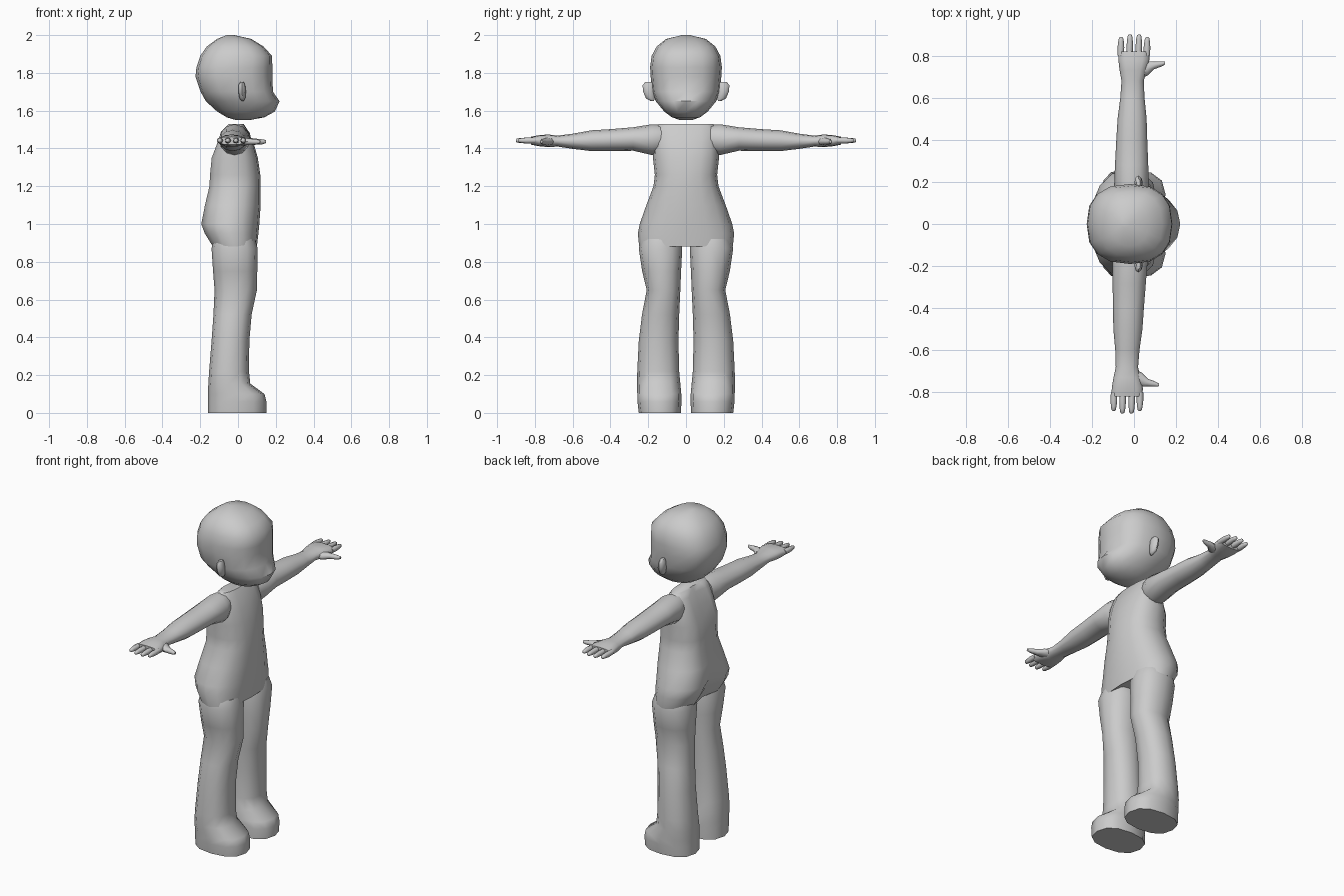
import bpy, bmesh, math


def loft(name, axis, rings, n=16, side=1, shear=0.0, groove=None):
    """Skin rings (t, u0, u1, v0, v1, power) along an axis; side=-1 mirrors in y."""
    bm = bmesh.new()
    loops = []
    for k, (t, u0, u1, v0, v1, p) in enumerate(rings):
        loop = []
        for i in range(n):
            a = 2 * math.pi * i / n
            c, s = math.cos(a), math.sin(a)
            cu = math.copysign(abs(c) ** (2 / p), c) if abs(c) > 1e-6 else 0
            sv = math.copysign(abs(s) ** (2 / p), s) if abs(s) > 1e-6 else 0
            u = (u0 + u1) / 2 + (u1 - u0) / 2 * cu
            v = (v0 + v1) / 2 + (v1 - v0) / 2 * sv
            if groove and i == n // 2:
                u += groove[k]
            x, y, z = {'X': (t, u, v), 'Y': (u, t, v), 'Z': (u, v, t)}[axis]
            y *= side
            loop.append(bm.verts.new((x + shear * y, y, z)))
        loops.append(loop)
    for a, b in zip(loops, loops[1:]):
        for i in range(n):
            j = (i + 1) % n
            bm.faces.new((a[i], a[j], b[j], b[i]))
    bm.faces.new(loops[0])
    bm.faces.new(loops[-1])
    bmesh.ops.recalc_face_normals(bm, faces=bm.faces)
    me = bpy.data.meshes.new(name)
    bm.to_mesh(me)
    bm.free()
    ob = bpy.data.objects.new(name, me)
    bpy.context.collection.objects.link(ob)
    bpy.ops.object.select_all(action='DESELECT')
    ob.select_set(True)
    bpy.context.view_layer.objects.active = ob
    bpy.ops.object.shade_smooth_by_angle(angle=math.radians(55))
    return ob


# Head with flat face and pointed muzzle: z, back, front, half width, power
head = [(1.55, -.01, .06, .03, 2), (1.565, -.06, .14, .075, 2),
        (1.595, -.11, .195, .115, 2.1), (1.65, -.17, .22, .16, 2.1),
        (1.70, -.198, .185, .18, 2.5), (1.78, -.225, .182, .187, 2.5),
        (1.83, -.22, .182, .19, 2.5), (1.89, -.20, .18, .182, 2.5),
        (1.94, -.165, .135, .155, 2.4), (1.98, -.11, .07, .105, 2.2),
        (2.0, -.06, -.02, .02, 2)]
loft("head", 'Z', [(z, b, f, -w, w, p) for z, b, f, w, p in head])

# Torso with spine groove and split seat
torso = [(.91, -.09, .05, .17, 2.3, 0), (.88, -.14, .10, .248, 2.5, .03),
         (.95, -.185, .108, .255, 2.4, .05), (1.0, -.205, .113, .245, 2.3, .05),
         (1.1, -.185, .12, .21, 2.3, .03), (1.2, -.16, .12, .172, 2.4, .02),
         (1.26, -.157, .118, .165, 2.4, .02), (1.35, -.147, .105, .175, 2.5, .03),
         (1.43, -.115, .082, .172, 2.6, .03), (1.5, -.08, .05, .165, 2.6, .02),
         (1.53, -.052, .03, .145, 2.4, .01)]
loft("torso", 'Z', [(z, b, f, -w, w, p) for z, b, f, w, p, g in torso],
     groove=[r[5] for r in torso])

# Leg and boot in one: z, back, front, inner, outer, power
leg = [(.92, -.13, .09, .03, .235, 2.2), (.87, -.14, .104, .02, .25, 2.3),
       (.75, -.132, .102, .026, .232, 2.2), (.65, -.124, .10, .03, .208, 2.2),
       (.52, -.13, .072, .036, .233, 2.2), (.38, -.14, .06, .04, .25, 2.2),
       (.22, -.153, .058, .036, .258, 2.3), (.155, -.157, .065, .03, .259, 2.4),
       (.10, -.16, .14, .025, .258, 2.4), (.06, -.16, .15, .024, .257, 2.4),
       (0, -.16, .15, .027, .25, 2.4)]

# Arm and palm: y, back, front, bottom, top, power
arm = [(.13, -.085, .05, 1.375, 1.525, 2), (.18, -.098, .068, 1.365, 1.528, 2),
       (.28, -.096, .062, 1.388, 1.512, 2), (.4, -.092, .055, 1.386, 1.502, 2),
       (.5, -.088, .05, 1.386, 1.496, 2), (.6, -.077, .038, 1.398, 1.478, 2),
       (.68, -.073, .033, 1.41, 1.468, 2), (.73, -.083, .045, 1.407, 1.474, 2.2),
       (.78, -.09, .058, 1.412, 1.47, 2.4), (.82, -.09, .056, 1.42, 1.462, 2.6)]

thumb = [(.01, .69, .765, 1.415, 1.46, 2), (.05, .705, .772, 1.416, 1.456, 2),
         (.08, .735, .772, 1.42, 1.452, 2), (.115, .748, .773, 1.422, 1.448, 2),
         (.133, .758, .772, 1.428, 1.444, 2)]

# Ear: z, back, front, inner, outer
ear = [(1.65, .02, .03, .17, .185, 2), (1.665, .008, .038, .165, .212, 2),
       (1.70, .002, .042, .165, .227, 2), (1.735, .002, .038, .165, .23, 2),
       (1.752, .012, .03, .175, .215, 2)]

for side, tag in ((1, "left"), (-1, "right")):
    loft(tag + "_leg", 'Z', leg, 12, side)
    loft(tag + "_arm", 'Y', arm, 12, side, .02)
    loft(tag + "_thumb", 'X', thumb, 8, side, .02)
    loft(tag + "_ear", 'Z', ear, 8, side)
    # Four fingers across the palm edge
    for i, (x, tip) in enumerate(((-.079, .888), (-.037, .9), (.006, .9), (.045, .888))):
        loft(f"{tag}_finger_{i + 1}", 'Y',
             [(y, x - r, x + r, 1.442 - r, 1.442 + r, 2)
              for y, r in ((.8, .015), (.84, .016), (tip - .02, .013), (tip - .004, .01), (tip, .005))],
             8, side, .02)
